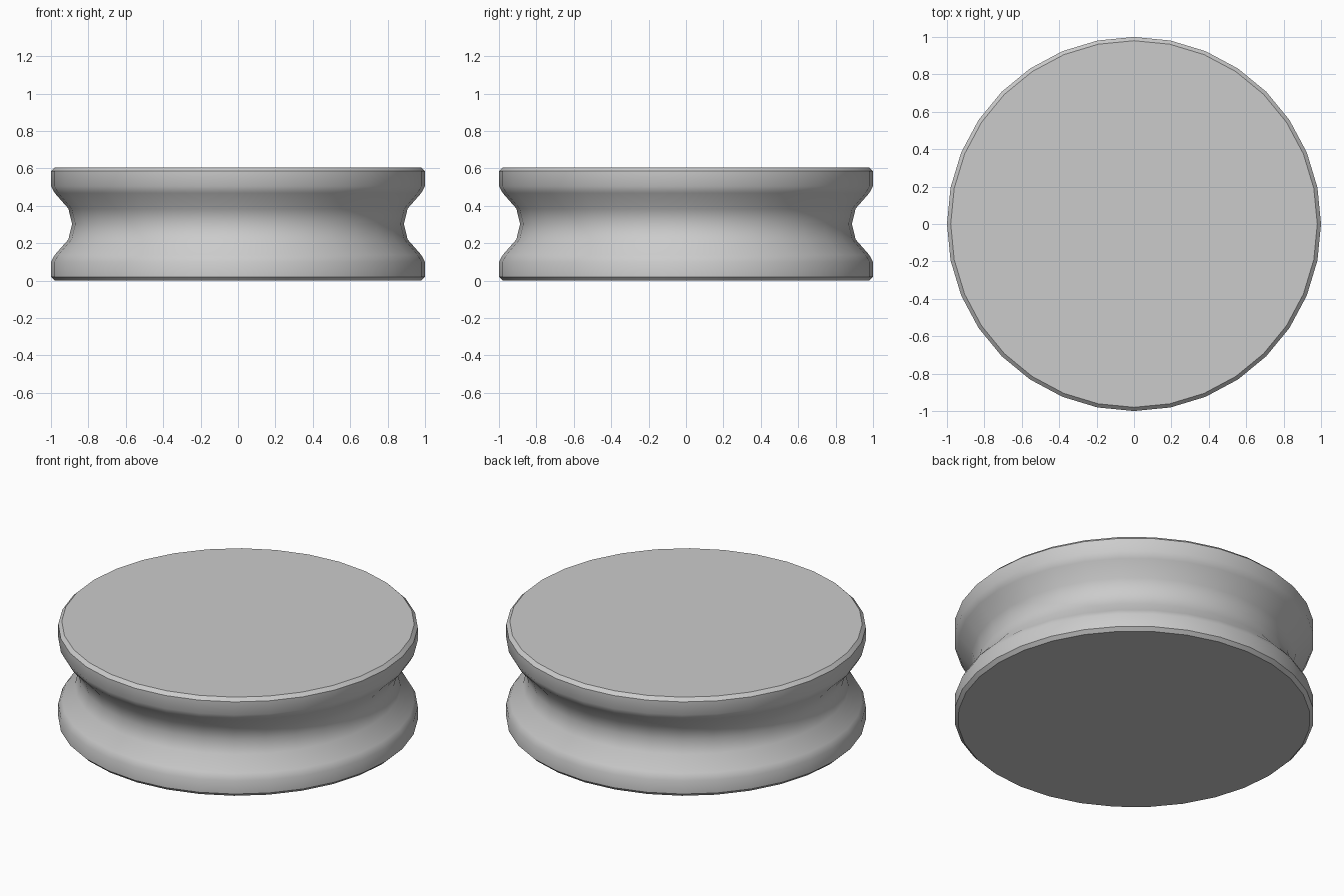
import bpy, bmesh, math

cube = bpy.data.objects.get("Cube")
if cube:
    bpy.data.objects.remove(cube, do_unlink=True)

SIDES = 32
HEIGHT = 0.605

# One plain grey
grey = bpy.data.materials.new("light_grey")
grey.use_nodes = True
colour = (0.6, 0.6, 0.6, 1)
grey.diffuse_color = colour
grey.node_tree.nodes["Principled BSDF"].inputs["Base Color"].default_value = colour

# Lower half of the grooved profile (radius, height), mirrored for the upper half
lower = [(0.98, 0), (1, 0.02), (1, 0.1), (0.98, 0.137), (0.907, 0.22)]
upper = [(r, HEIGHT - z) for r, z in reversed(lower)]
profile = lower + [(0.887, HEIGHT / 2)] + upper

# Turned wheel with flat caps
bm = bmesh.new()
rings = []
for r, z in profile:
    angles = [2 * math.pi * i / SIDES for i in range(SIDES)]
    rings.append([bm.verts.new((r * math.cos(a), r * math.sin(a), z)) for a in angles])
for low, high in zip(rings, rings[1:]):
    for i in range(SIDES):
        j = (i + 1) % SIDES
        bm.faces.new((low[i], low[j], high[j], high[i]))
bm.faces.new(rings[0][::-1])
bm.faces.new(rings[-1])
mesh = bpy.data.meshes.new("grooved_wheel")
bm.to_mesh(mesh)
bm.free()
mesh.materials.append(grey)

wheel = bpy.data.objects.new("grooved_wheel", mesh)
bpy.context.collection.objects.link(wheel)

# Smooth sides, crisp rims
bpy.ops.object.select_all(action="DESELECT")
wheel.select_set(True)
bpy.context.view_layer.objects.active = wheel
bpy.ops.object.shade_smooth_by_angle(angle=math.radians(40))
